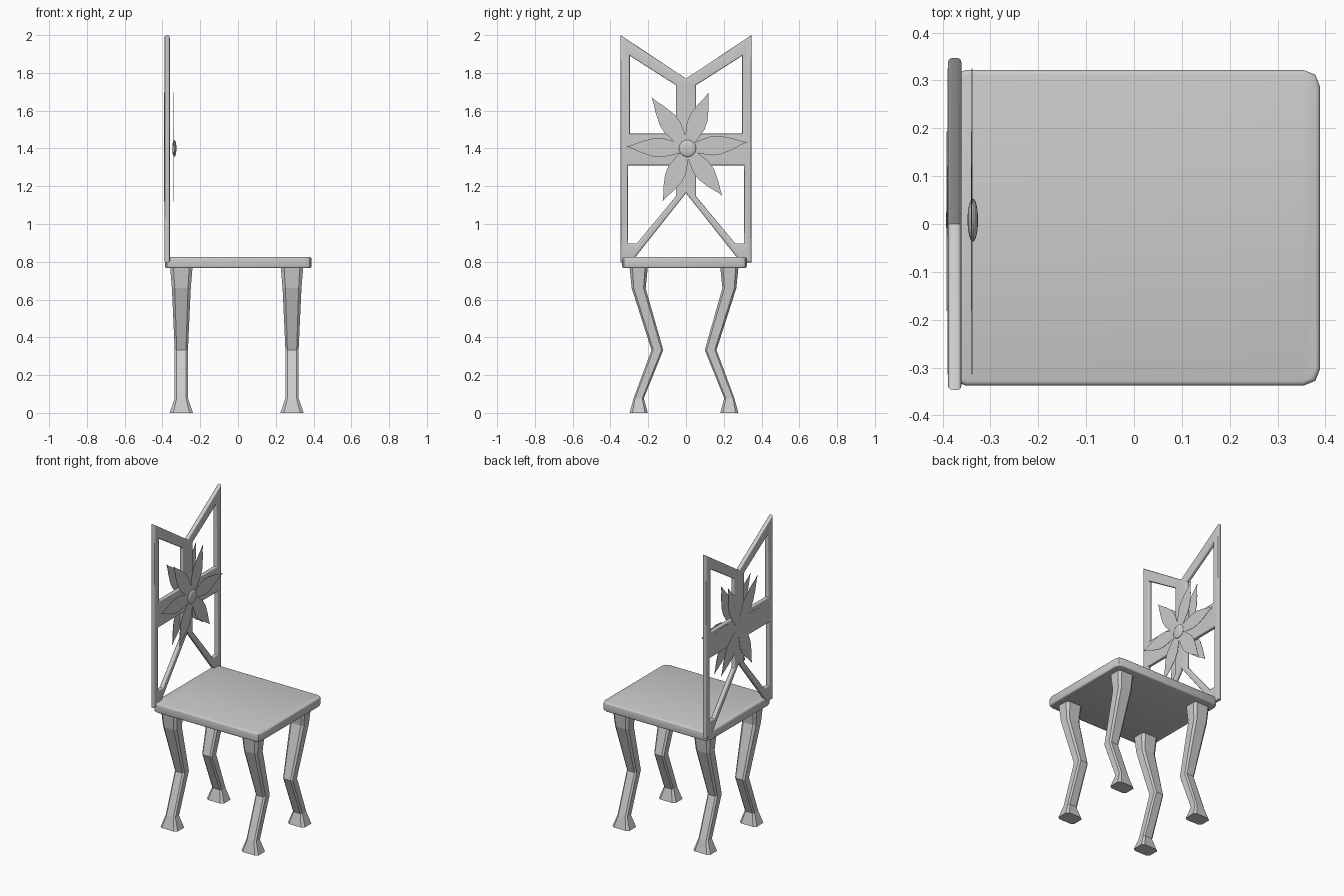
import bpy, bmesh
from math import atan2, cos, sin, hypot, pi
from mathutils import Vector

if "Cube" in bpy.data.objects:
    bpy.data.objects.remove(bpy.data.objects["Cube"])


def finish(name, bm, smooth=True):
    bmesh.ops.recalc_face_normals(bm, faces=bm.faces)
    me = bpy.data.meshes.new(name)
    bm.to_mesh(me)
    bm.free()
    ob = bpy.data.objects.new(name, me)
    bpy.context.collection.objects.link(ob)
    if smooth:
        bpy.ops.object.select_all(action='DESELECT')
        ob.select_set(True)
        bpy.context.view_layer.objects.active = ob
        bpy.ops.object.shade_smooth_by_angle(angle=0.6)
    return ob


def slab(name, loops, place, push, bevel):
    """Fill outline loops (first outer, rest holes), extrude, round the rims."""
    bm = bmesh.new()
    for pts in loops:
        vs = [bm.verts.new(place(*p)) for p in pts]
        for a, b in zip(vs, vs[1:] + vs[:1]):
            bm.edges.new((a, b))
    push = Vector(push)
    bmesh.ops.triangle_fill(bm, edges=bm.edges[:], use_beauty=True, normal=push.normalized())
    ext = bmesh.ops.extrude_face_region(bm, geom=bm.faces[:], use_keep_orig=True)
    bmesh.ops.translate(bm, vec=push, verts=[v for v in ext['geom'] if isinstance(v, bmesh.types.BMVert)])
    bmesh.ops.recalc_face_normals(bm, faces=bm.faces)
    rims = [e for e in bm.edges if len(e.link_faces) == 2 and e.calc_face_angle() > 0.5
            and abs((e.verts[1].co - e.verts[0].co).dot(push)) < 1e-6]
    bmesh.ops.bevel(bm, geom=rims, offset=bevel, offset_type='OFFSET', segments=3,
                    profile=0.5, affect='EDGES', clamp_overlap=True)
    return finish(name, bm)


# Seat with clipped corners
x0, x1, y0, y1 = -0.386, 0.389, -0.338, 0.322
corner = [(0.0, 0.035), (0.010, 0.010), (0.035, 0.0)]
outline = []
outline += [(x0 + a, y0 + b) for a, b in corner]
outline += [(x1 - a, y0 + b) for a, b in reversed(corner)]
outline += [(x1 - a, y1 - b) for a, b in corner]
outline += [(x0 + a, y1 - b) for a, b in reversed(corner)]
slab("seat", [outline], lambda a, b: (a, b, 0.766), (0, 0, 0.059), 0.02)

# Openwork backrest, drawn as one half and mirrored
half = [(0, 1.163), (-0.29, 0.797), (-0.347, 0.797), (-0.347, 2.0), (0, 1.77)]
outer = half + [(-y, z) for y, z in half[3:0:-1]]
upper = [(-0.297, 1.89), (-0.053, 1.735), (-0.053, 1.478), (-0.297, 1.478)]
lower = [(-0.307, 1.31), (-0.053, 1.31), (-0.053, 1.147), (-0.26, 0.898), (-0.307, 0.898)]
holes = [upper, lower] + [[(-y, z) for y, z in h] for h in (upper, lower)]
slab("backrest", [outer] + holes, lambda y, z: (-0.389, y, z), (0.028, 0, 0), 0.009)

# Legs: chamfered square sections (z, y centre, half depth in x, half width in y)
sections = [(0.78, 0.24, 0.060, 0.049), (0.66, 0.24, 0.050, 0.037), (0.333, 0.141, 0.035, 0.031),
            (0.077, 0.24, 0.035, 0.027), (0.0, 0.24, 0.062, 0.048)]
octagon = [(1, -.7), (1, .7), (.7, 1), (-.7, 1), (-1, .7), (-1, -.7), (-.7, -1), (.7, -1)]


def leg(name, cx, side):
    bm = bmesh.new()
    rings = [[bm.verts.new((cx + hx * a, -0.0105 + side * (cy + hy * b), z)) for a, b in octagon]
             for z, cy, hx, hy in sections]
    for r, s in zip(rings, rings[1:]):
        for i in range(8):
            j = (i + 1) % 8
            bm.faces.new((r[i], r[j], s[j], s[i]))
    bm.faces.new(rings[0])
    bm.faces.new(rings[-1])
    finish(name, bm, smooth=False)


for label, cx in (("left", -0.300), ("right", 0.286)):
    leg("front_leg_" + label, cx, -1)
    leg("back_leg_" + label, cx, 1)

# Flower: six pointed petals per side, given by their tips (y, z)
tips = [(-0.182, 1.67), (0.12, 1.697), (0.325, 1.433), (0.193, 1.149), (-0.124, 1.12), (-0.315, 1.41)]
petal = [(0.0, 0.012), (0.2, 0.034), (0.4, 0.05), (0.55, 0.049), (0.75, 0.03), (0.9, 0.01)]
hub = (0.006, 1.40)


def flower(name, x, thick):
    bm = bmesh.new()
    for k, (ty, tz) in enumerate(tips):
        dy, dz = ty - hub[0], tz - hub[1]
        n = hypot(dy, dz)
        shape = petal + [(1.0, 0.0)] + [(t, -w) for t, w in reversed(petal)]
        front = x + 0.0006 * (k % 3)
        vs = [bm.verts.new((front, hub[0] + dy * t - dz / n * w, hub[1] + dz * t + dy / n * w))
              for t, w in shape]
        face = bm.faces.new(vs)
        ext = bmesh.ops.extrude_face_region(bm, geom=[face], use_keep_orig=True)
        bmesh.ops.translate(bm, vec=(thick, 0, 0),
                            verts=[v for v in ext['geom'] if isinstance(v, bmesh.types.BMVert)])
    finish(name, bm, smooth=False)


flower("front_flower", -0.341, 0.002)
flower("rear_flower", -0.3915, 0.002)

# Round flower centres
for name, x, depth in (("front_flower_centre", -0.337, 0.011), ("rear_flower_centre", -0.386, 0.007)):
    bm = bmesh.new()
    bmesh.ops.create_uvsphere(bm, u_segments=24, v_segments=12, radius=1)
    for v in bm.verts:
        v.co = (x + v.co.z * depth, 0.008 + v.co.x * 0.045, 1.40 + v.co.y * 0.045)
    finish(name, bm)
